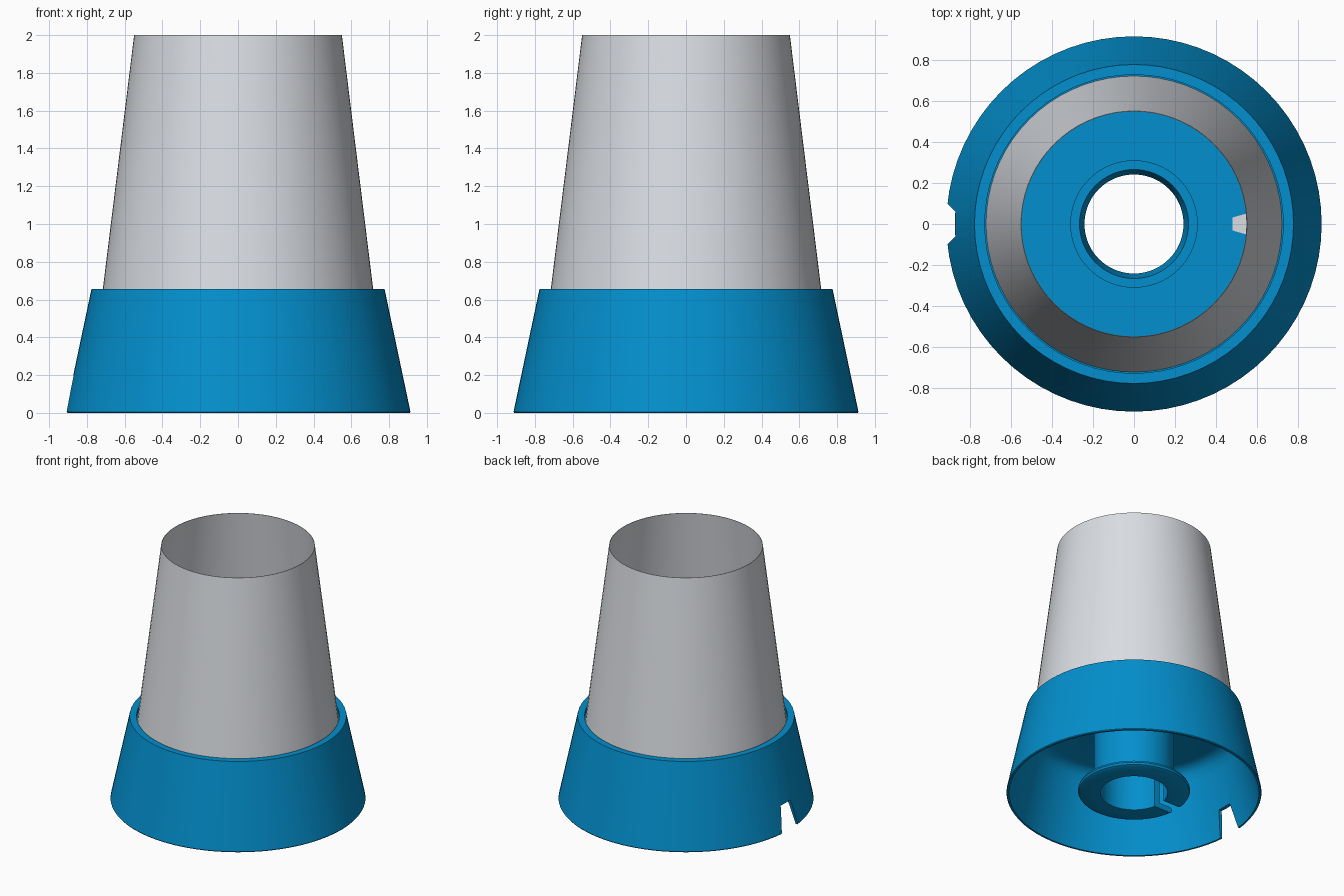
import bpy
import bmesh
import math

if "Cube" in bpy.data.objects:
    bpy.data.objects.remove(bpy.data.objects["Cube"], do_unlink=True)

SEGMENTS = 72


def make_material(name, color):
    mat = bpy.data.materials.new(name)
    mat.use_nodes = True
    mat.diffuse_color = color
    mat.node_tree.nodes["Principled BSDF"].inputs["Base Color"].default_value = color
    return mat


blue = make_material("blue plastic", (0.001, 0.275, 0.61, 1))
grey = make_material("light grey", (0.70, 0.725, 0.765, 1))


def finish(name, bm, mat):
    bmesh.ops.recalc_face_normals(bm, faces=bm.faces)
    mesh = bpy.data.meshes.new(name)
    bm.to_mesh(mesh)
    bm.free()
    obj = bpy.data.objects.new(name, mesh)
    bpy.context.collection.objects.link(obj)
    if mat:
        mesh.materials.append(mat)
    return obj


def lathe(name, profile, mat):
    """Revolve a closed (radius, height) outline around z."""
    bm = bmesh.new()
    rings = []
    for i in range(SEGMENTS):
        a = math.tau * i / SEGMENTS
        rings.append([bm.verts.new((r * math.cos(a), r * math.sin(a), z)) for r, z in profile])
    n = len(profile)
    for i in range(SEGMENTS):
        here, there = rings[i], rings[(i + 1) % SEGMENTS]
        for j in range(n):
            k = (j + 1) % n
            bm.faces.new((here[j], there[j], there[k], here[k]))
    return finish(name, bm, mat)


def prism(name, outline, x0, x1, mat=None, flare=1.0):
    """Extrude a (y, z) outline along x, widening in y by flare."""
    bm = bmesh.new()
    face = bm.faces.new([bm.verts.new((x0, y, z)) for y, z in outline])
    side = bmesh.ops.extrude_face_region(bm, geom=[face])["geom"]
    moved = [v for v in side if isinstance(v, bmesh.types.BMVert)]
    bmesh.ops.translate(bm, verts=moved, vec=(x1 - x0, 0, 0))
    bmesh.ops.scale(bm, verts=moved, vec=(1, flare, 1))
    return finish(name, bm, mat)


def box_outline(half_width, z0, z1):
    return [(-half_width, z0), (half_width, z0), (half_width, z1), (-half_width, z1)]


def activate(obj):
    bpy.ops.object.select_all(action='DESELECT')
    obj.select_set(True)
    bpy.context.view_layer.objects.active = obj


def cut(obj, cutter):
    cutter.hide_render = True
    mod = obj.modifiers.new("cut", 'BOOLEAN')
    mod.operation = 'DIFFERENCE'
    mod.solver = 'EXACT'
    mod.object = cutter
    activate(obj)
    bpy.ops.object.modifier_apply(modifier=mod.name)
    bpy.data.objects.remove(cutter, do_unlink=True)


def smooth(obj):
    activate(obj)
    bpy.ops.object.shade_smooth_by_angle(angle=math.radians(32))


# Hollow base: skirt, rim, floor of the shade seat, socket tube and foot flange
base = lathe("base", [
    (0.909, 0), (0.913, 0.006), (0.776, 0.655), (0.726, 0.655), (0.728, 0.62),
    (0.31, 0.62), (0.31, 0.635), (0.265, 0.635), (0.241, 0.5), (0.241, 0.0),
    (0.38, 0.0), (0.395, 0.008), (0.402, 0.022), (0.396, 0.038), (0.38, 0.045),
    (0.285, 0.045), (0.285, 0.58), (0.68, 0.58), (0.725, 0.566), (0.758, 0.53),
    (0.778, 0.47), (0.895, 0.0)], blue)

# Cable notch in the skirt and matching slot through flange and tube wall
cut(base, prism("notch_cutter", [(-0.104, -0.02), (0.104, -0.02), (0.06, 0.2), (-0.06, 0.2)], -1.1, -0.6))
cut(base, prism("slot_cutter", box_outline(0.05, -0.02, 0.3), -0.5, -0.15))
smooth(base)

# Thin tapered shade, open at both ends
shade = lathe("shade", [(0.72, 0.621), (0.55, 2.0), (0.547, 2.0), (0.717, 0.621)], grey)
smooth(shade)

# Small flared tab on the seat floor
prism("seam_tab", box_outline(0.032, 0.62, 0.625), 0.48, 0.56, grey, flare=1.7)
